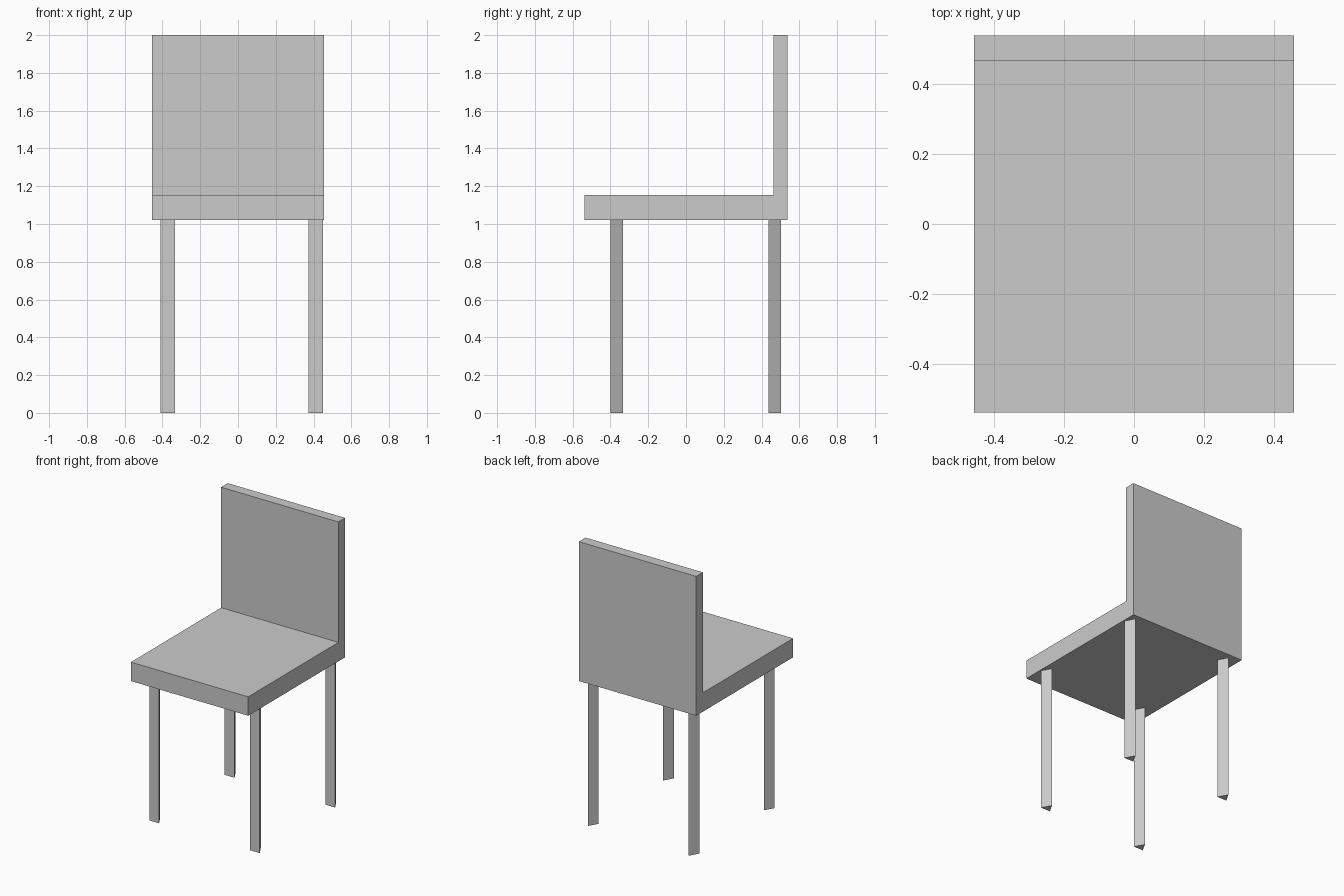
import bpy, bmesh

if "Cube" in bpy.data.objects:
    bpy.data.objects.remove(bpy.data.objects["Cube"])


def prism(name, base, direction):
    """Extrude a flat polygon along a direction into a closed solid."""
    bm = bmesh.new()
    face = bm.faces.new([bm.verts.new(p) for p in base])
    extruded = bmesh.ops.extrude_face_region(bm, geom=[face], use_keep_orig=True)
    verts = [g for g in extruded["geom"] if isinstance(g, bmesh.types.BMVert)]
    bmesh.ops.translate(bm, verts=verts, vec=direction)
    bmesh.ops.recalc_face_normals(bm, faces=bm.faces)
    mesh = bpy.data.meshes.new(name)
    bm.to_mesh(mesh)
    bm.free()
    obj = bpy.data.objects.new(name, mesh)
    bpy.context.collection.objects.link(obj)
    return obj


# Seat and backrest: one L-shaped side profile extruded across the width
HALF_W, HALF_D = 0.456, 0.538
SEAT_BOTTOM, SEAT_TOP, BACK_FRONT = 1.02, 1.153, 0.464
profile = [(-HALF_D, SEAT_BOTTOM), (HALF_D, SEAT_BOTTOM), (HALF_D, 2.0),
           (BACK_FRONT, 2.0), (BACK_FRONT, SEAT_TOP), (-HALF_D, SEAT_TOP)]
prism("seat_and_backrest", [(-HALF_W, y, z) for y, z in profile],
      (2 * HALF_W, 0, 0))

# Legs: three-sided, flat face to the front, ridge to the back
LEG_HALF, LEG_DEPTH = 0.038, 0.066
for side, x in (("left", -0.372), ("right", 0.411)):
    for end, y in (("front", -0.400), ("back", 0.438)):
        prism(f"{end}_{side}_leg",
              [(x - LEG_HALF, y, 0), (x + LEG_HALF, y, 0), (x, y + LEG_DEPTH, 0)],
              (0, 0, SEAT_BOTTOM))
